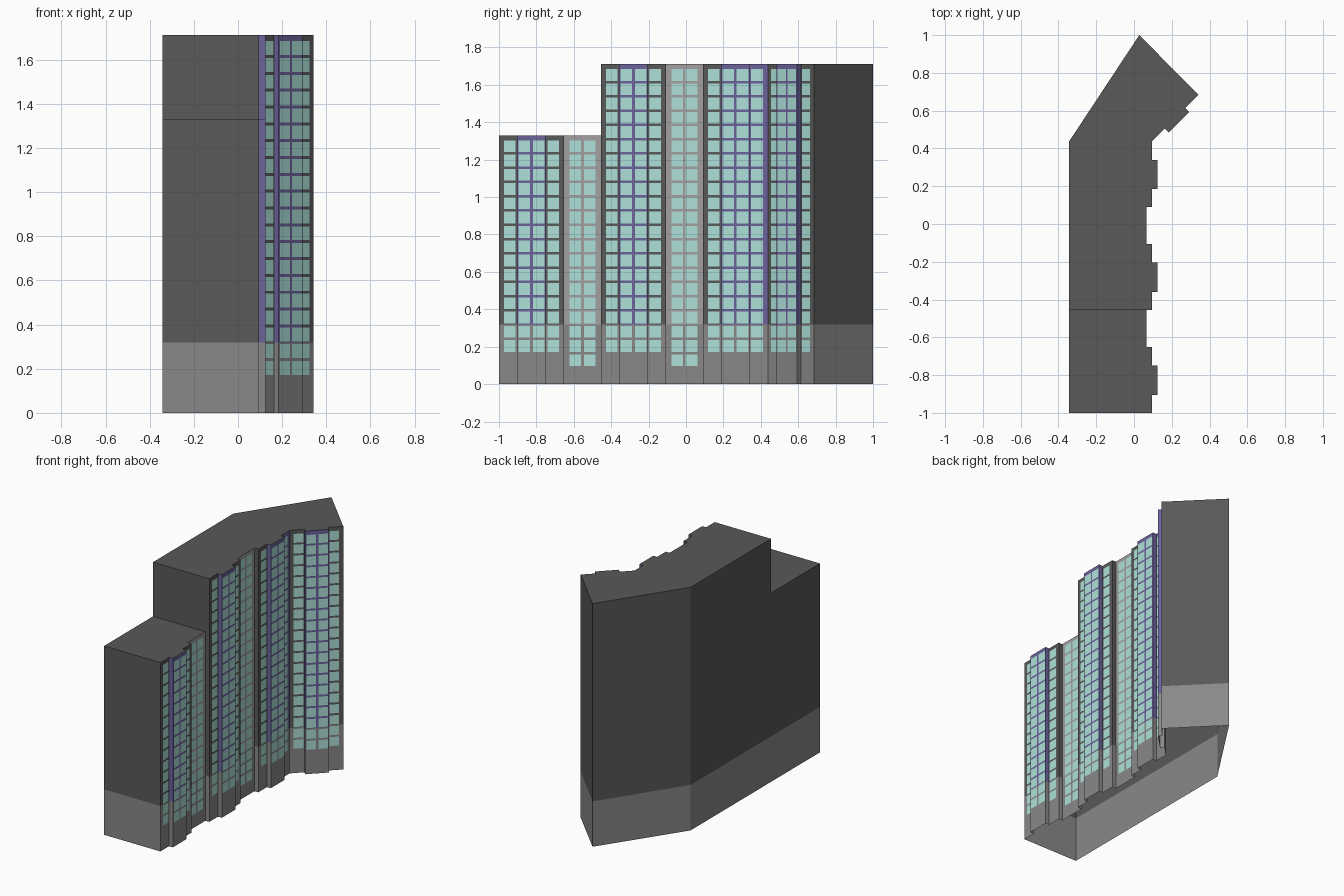
import bpy
from mathutils import Vector

if "Cube" in bpy.data.objects:
    bpy.data.objects.remove(bpy.data.objects["Cube"])


def mat(name, rgb):
    m = bpy.data.materials.new(name)
    m.diffuse_color = (*rgb, 1)
    m.use_nodes = True
    m.node_tree.nodes["Principled BSDF"].inputs["Base Color"].default_value = m.diffuse_color
    return m


DARK, BASE, PANEL, PURPLE, GLASS = range(5)
MATS = [mat("dark_wall", (0.1, 0.1, 0.1)), mat("base_stone", (0.25, 0.25, 0.25)),
        mat("light_panel", (0.36, 0.35, 0.35)), mat("purple_wall", (0.15, 0.125, 0.33)),
        mat("window_glass", (0.42, 0.75, 0.69))]

PERIOD = 0.545            # one bay plus one recess
STEPS = (0, 0.096, 0.25, 0.348)
X0, X_BACK, OUT = 0.095, -0.343, 0.03
Z_BASE, Z_LOW, Z_TALL = 0.32, 1.33, 1.712
UP, EAST = Vector((0, 0, 1)), Vector((0, 1, 0))
DIAG = Vector((1, 1, 0)).normalized()


class Part:
    """Collects faces and turns them into one object."""
    def __init__(self, name):
        self.name, self.v, self.f, self.m = name, [], [], []

    def face(self, pts, m):
        n = len(self.v)
        self.v += [tuple(p) for p in pts]
        self.f.append(list(range(n, n + len(pts))))
        self.m.append(m)

    def wall(self, a, b, z0, z1, m):
        self.face([(*a, z0), (*b, z0), (*b, z1), (*a, z1)], m)

    def build(self):
        me = bpy.data.meshes.new(self.name)
        me.from_pydata(self.v, [], self.f)
        for m in MATS:
            me.materials.append(m)
        for p, m in zip(me.polygons, self.m):
            p.material_index = m
        bpy.context.collection.objects.link(bpy.data.objects.new(self.name, me))


def bay(start, d, last=DARK):
    """Stepped bay outline as (point, colour of the wall that starts there)."""
    n = d.cross(UP)
    s = [start + d * t for t in STEPS]
    pts = [s[0], s[1], s[1] + n * OUT, s[2] + n * OUT, s[2], s[3]]
    cols = [DARK, PURPLE, PURPLE, PURPLE, last, DARK]
    return [((p.x, p.y), c) for p, c in zip(pts, cols)]


def recess(y0, y1):
    return [((X0 - OUT, y0), PANEL), ((X0 - OUT, y1), DARK)]


starts = [Vector((X0, -1 + PERIOD * i, 0)) for i in range(3)]
corner = starts[2] + EAST * STEPS[3]
y_split = starts[1].y

# Footprints, counter-clockwise
low = ([((X_BACK, -1), DARK)] + bay(starts[0], EAST)
       + recess(starts[0].y + STEPS[3], y_split) + [((X_BACK, y_split), DARK)])
tall = ([((X_BACK, y_split), DARK), ((X0 - OUT, y_split), DARK)] + bay(starts[1], EAST)
        + recess(starts[1].y + STEPS[3], starts[2].y)
        + bay(starts[2], EAST, PURPLE)[:-1] + bay(corner, DIAG)
        + [((0.028, 1.0), DARK), ((X_BACK, corner.y), DARK)])


def shell(name, outline, top, hidden):
    base, upper = Part(name + "_base"), Part(name + "_upper")
    for i, (a, c) in enumerate(outline):
        b = outline[(i + 1) % len(outline)][0]
        if i == hidden:                       # wall shared by the two blocks
            if top > Z_LOW:
                upper.wall(a, b, Z_LOW, top, c)
            continue
        base.wall(a, b, 0, Z_BASE, BASE)
        upper.wall(a, b, Z_BASE, top, c)
    upper.face([(*p, top) for p, c in outline], DARK)
    base.build()
    upper.build()


low_hidden = len(low) - 2
shell("low_block", low, Z_LOW, low_hidden)
shell("tall_block", tall, Z_TALL, 0)

# Windows
W, PITCH, ROW, Z_FIRST = 0.063, 0.0772, 0.0763, 0.172


def windows(name, start, d, columns, rows, first=Z_FIRST):
    part = Part(name)
    n = d.cross(UP)
    for s, out in columns:
        for r in range(rows):
            p = start + d * (s - W / 2) + n * (out + 0.002) + UP * (first + r * ROW)
            part.face([p, p + d * W, p + d * W + UP * W, p + UP * W], GLASS)
    part.build()


mid = STEPS[3] / 2
bay_cols = [(mid + k * PITCH, OUT if abs(k) < 1 else 0) for k in (-1.5, -0.5, 0.5, 1.5)]
rec_mid = (STEPS[3] + PERIOD) / 2
rec_cols = [(rec_mid + k * PITCH, -OUT) for k in (-0.5, 0.5)]
for i, s in enumerate(starts):
    rows = 15 if i == 0 else 20
    windows(f"bay_windows_{i + 1}", s, EAST, bay_cols, rows)
    if i < 2:
        windows(f"recess_windows_{i + 1}", s, EAST, rec_cols, rows + 1, Z_FIRST - ROW)
windows("angled_wing_windows", corner, DIAG, bay_cols, 20)
